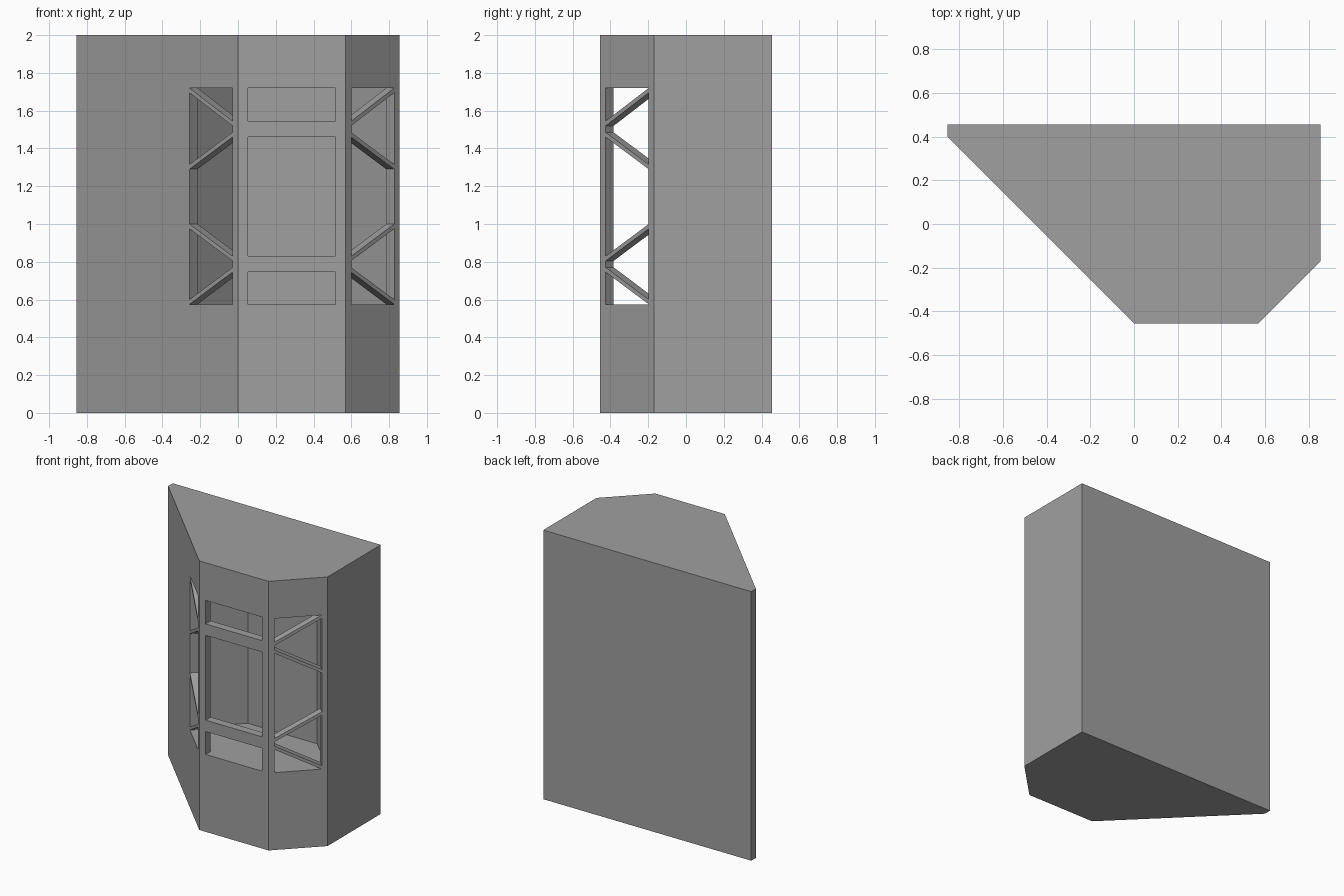
import bpy, bmesh
from mathutils import Vector

old = bpy.data.objects.get("Cube")
if old:
    bpy.data.objects.remove(old)

LOW, HIGH = 0.575, 1.72      # opening sill and head
WALL = 0.06                  # thickness of the pierced walls
DIAG = 0.5 ** 0.5

grey = bpy.data.materials.new("plain_grey")
grey.use_nodes = True
colour = (0.35, 0.35, 0.35, 1)
grey.diffuse_color = colour
grey.node_tree.nodes["Principled BSDF"].inputs["Base Color"].default_value = colour


def add_prism(bm, base, sweep):
    """Closed prism from a base polygon and a sweep vector."""
    a = [bm.verts.new(p) for p in base]
    b = [bm.verts.new(p + sweep) for p in base]
    bm.faces.new(a)
    bm.faces.new(b[::-1])
    for i in range(len(a)):
        j = (i + 1) % len(a)
        bm.faces.new((a[i], b[i], b[j], a[j]))


def make_object(name, prisms):
    bm = bmesh.new()
    for base, sweep in prisms:
        add_prism(bm, base, sweep)
    bmesh.ops.recalc_face_normals(bm, faces=bm.faces)
    mesh = bpy.data.meshes.new(name)
    bm.to_mesh(mesh)
    bm.free()
    mesh.materials.append(grey)
    obj = bpy.data.objects.new(name, mesh)
    bpy.context.scene.collection.objects.link(obj)
    return obj


def upright(name, plan, z0, z1):
    return make_object(name, [([Vector((x, y, z0)) for x, y in plan],
                               Vector((0, 0, z1 - z0)))])


def openings(name, origin, along, inward, profiles):
    """Cutter for one wall; profiles are in (distance along wall, height)."""
    o, t, n = (Vector((*v, 0)) for v in (origin, along, inward))
    prisms = []
    for prof in profiles:
        base = [o + t * s + Vector((0, 0, z)) - n * 0.03 for s, z in prof]
        prisms.append((base, n * (WALL + 0.05)))
    return make_object(name, prisms)


# Outer block
body = upright("display_block", [(-0.855, 0.455), (-0.855, 0.40), (0, -0.455),
                                 (0.57, -0.455), (0.855, -0.17), (0.855, 0.455)], 0, 2)

# Inner chamber, set back from the three pierced walls
front = WALL - 0.455
bend = WALL * (2 ** 0.5 - 1)
side = WALL * DIAG
half = [(0.57 - bend, front), (0.855 - side, -0.17 + side), (0.57, 0.115)]
chamber = upright("chamber_cutter",
                  half + [(0.57 - x, y) for x, y in reversed(half)], LOW, HIGH)

# Front wall: three stacked rectangles
F0, F1 = 0.0525, 0.5155
bands = [(LOW, 0.745), (0.83, 1.46), (1.545, HIGH)]
front_profiles = [[(F0, a), (F1, a), (F1, b), (F0, b)] for a, b in bands]

# Angled walls: openings around two pairs of diagonal braces
S0, S1 = 0.042, 0.364
side_profiles = [
    [(S0, LOW), (S1, LOW), (S0, 0.745)],
    [(S0, 0.77), (S1, 0.60), (S1, 0.975), (S0, 0.805)],
    [(S0, 0.83), (S1, 1.0), (S1, 1.29), (S0, 1.46)],
    [(S0, 1.485), (S1, 1.315), (S1, 1.695), (S0, 1.52)],
    [(S0, 1.545), (S1, HIGH), (S0, HIGH)],
]

cutters = [
    chamber,
    openings("front_cutter", (0, -0.455), (1, 0), (0, 1), front_profiles),
    openings("left_cutter", (0.57, -0.455), (DIAG, DIAG), (-DIAG, DIAG), side_profiles),
    openings("right_cutter", (0, -0.455), (-DIAG, DIAG), (DIAG, DIAG), side_profiles),
]
for cutter in cutters:
    cutter.hide_render = True
    mod = body.modifiers.new(cutter.name, "BOOLEAN")
    mod.operation = "DIFFERENCE"
    mod.solver = "EXACT"
    mod.object = cutter

# Bake the cuts and drop the cutters
graph = bpy.context.evaluated_depsgraph_get()
graph.update()
cut_mesh = bpy.data.meshes.new_from_object(body.evaluated_get(graph))
body.modifiers.clear()
body.data = cut_mesh
for cutter in cutters:
    bpy.data.objects.remove(cutter)
body.data.materials.clear()
body.data.materials.append(grey)
for poly in body.data.polygons:
    poly.material_index = 0
    poly.use_smooth = False
